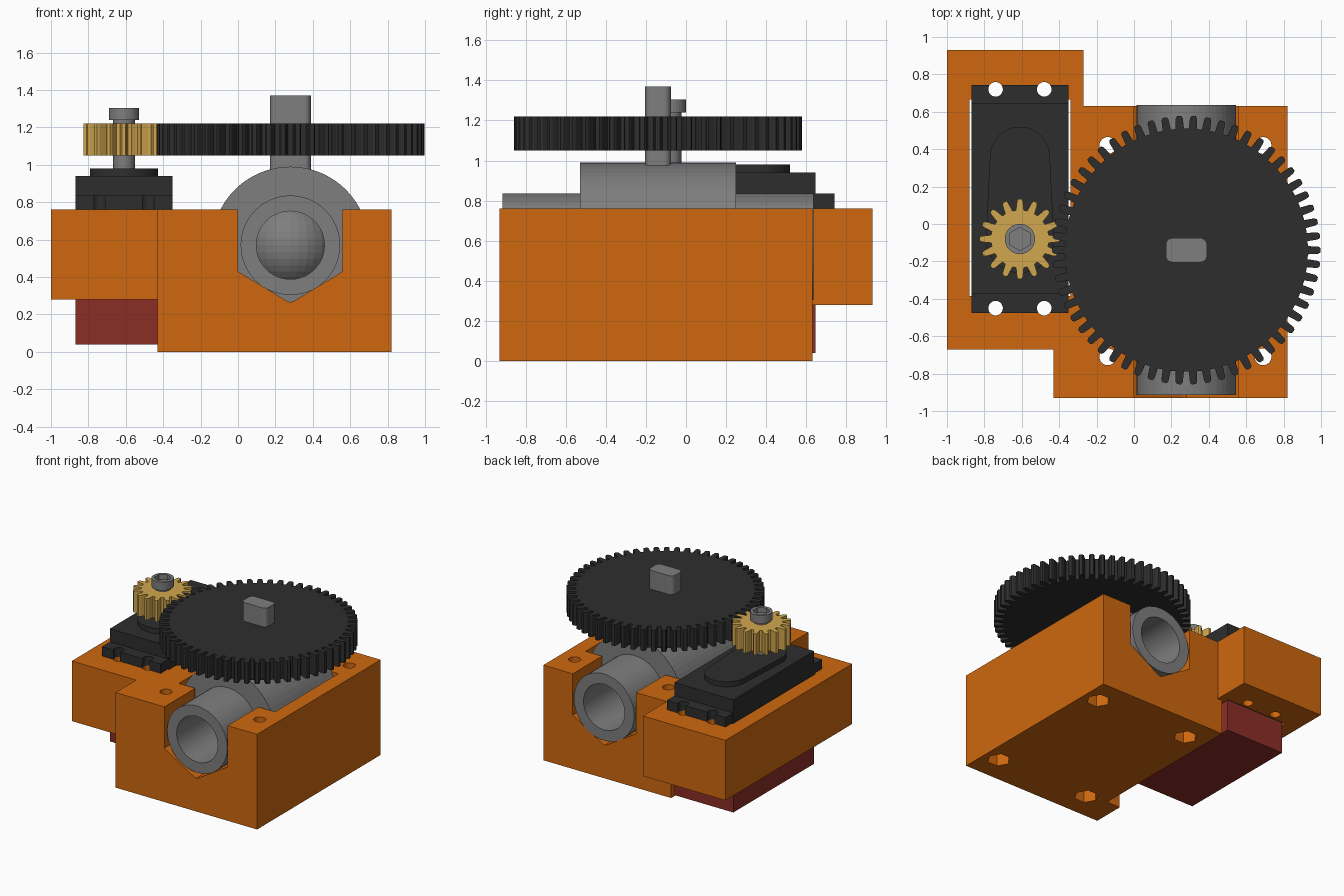
import bpy, bmesh, math
from mathutils import Matrix

if "Cube" in bpy.data.objects:
    bpy.data.objects.remove(bpy.data.objects["Cube"])


def mat(name, r, g, b):
    m = bpy.data.materials.new(name)
    m.diffuse_color = (r, g, b, 1)
    m.use_nodes = True
    m.node_tree.nodes["Principled BSDF"].inputs["Base Color"].default_value = m.diffuse_color
    return m


ORANGE = mat("orange plastic", 0.62, 0.137, 0.0045)
GREY = mat("grey metal", 0.21, 0.21, 0.21)
BLACK = mat("black plastic", 0.027, 0.027, 0.027)
RED = mat("dark red plastic", 0.26, 0.027, 0.019)
GOLD = mat("brass", 0.64, 0.39, 0.075)


def finish(name, bm, m):
    bmesh.ops.recalc_face_normals(bm, faces=bm.faces)
    me = bpy.data.meshes.new(name)
    bm.to_mesh(me)
    bm.free()
    ob = bpy.data.objects.new(name, me)
    bpy.context.collection.objects.link(ob)
    if m:
        me.materials.append(m)
    return ob


def prism(name, pts, lo, hi, m=None, axis="z"):
    """Extrude a 2D outline along z, or an (x, z) outline along y."""
    bm = bmesh.new()
    place = (lambda p, h: (p[0], p[1], h)) if axis == "z" else (lambda p, h: (p[0], h, p[1]))
    a = [bm.verts.new(place(p, lo)) for p in pts]
    b = [bm.verts.new(place(p, hi)) for p in pts]
    bm.faces.new(a)
    bm.faces.new(b)
    for i in range(len(pts)):
        j = (i + 1) % len(pts)
        bm.faces.new((a[i], a[j], b[j], b[i]))
    return finish(name, bm, m)


def rect(x0, x1, y0, y1):
    return [(x0, y0), (x1, y0), (x1, y1), (x0, y1)]


def arc(cx, cy, r, a0=0, a1=360, n=48):
    full = a1 - a0 == 360
    return [(cx + r * math.cos(math.radians(a0 + (a1 - a0) * i / n)),
             cy + r * math.sin(math.radians(a0 + (a1 - a0) * i / n)))
            for i in range(n if full else n + 1)]


def boolean(ob, other, op="DIFFERENCE"):
    mod = ob.modifiers.new("cut", "BOOLEAN")
    mod.operation, mod.solver, mod.object = op, "EXACT", other
    bpy.context.view_layer.objects.active = ob
    bpy.ops.object.modifier_apply(modifier=mod.name)
    bpy.data.objects.remove(other)


def gear(name, cx, cy, n, root, tip, w_root, w_tip, m):
    pts = []
    for i in range(n):
        a = 2 * math.pi * i / n
        for r, w in ((root, -w_root), (tip - 0.012, -w_tip), (tip, -w_tip * 0.6),
                     (tip, w_tip * 0.6), (tip - 0.012, w_tip), (root, w_root)):
            t = a + w / 2 / r
            pts.append((cx + r * math.cos(t), cy + r * math.sin(t)))
    return prism(name, pts, 1.05, 1.22, m)


VX, VY, VZ = 0.28, -0.14, 0.57      # valve centre
PX, PY = -0.61, -0.08               # pinion centre
valve_holes = [(x, y) for x in (-0.14, 0.69) for y in (-0.71, 0.42)]
servo_holes = [(x, y) for x in (-0.74, -0.48) for y in (-0.45, 0.72)]

# Orange mount: stepped footprint, notched below the servo
mount = prism("mount", [(-0.43, -0.93), (0.82, -0.93), (0.82, 0.63), (-0.27, 0.63),
                        (-0.27, 0.93), (-1, 0.93), (-1, -0.67), (-0.43, -0.67)], 0, 0.76, ORANGE)
boolean(mount, prism("cutter", rect(-1.2, -0.31, -0.675, 1.2), -0.2, 0.28))
boolean(mount, prism("cutter", rect(-0.4, -0.26, 0.629, 1.2), -0.2, 0.28))
# pipe channel with V floor, then rounded pocket for the valve body
boolean(mount, prism("cutter", [(0, 1), (0, 0.43), (0.26, 0.272), (0.28, 0.265), (0.30, 0.272),
                                (0.56, 0.43), (0.56, 1)], -1.2, 1.2, axis="y"))
boolean(mount, prism("cutter", [(VX - 0.425, 1)] + arc(VX, VZ, 0.425, 180, 360, 24)
                     + [(VX + 0.425, 1)], -0.54, 0.26, axis="y"))
# servo pocket
boolean(mount, prism("cutter", rect(-0.88, -0.34, -0.385, 0.665), 0.1, 1))
# screw holes and hex nut recesses
for x, y in valve_holes:
    boolean(mount, prism("cutter", arc(x, y, 0.045, n=24), -0.1, 1))
    boolean(mount, prism("cutter", arc(x, y, 0.088, n=6), -0.1, 0.12))
for x, y in servo_holes:
    boolean(mount, prism("cutter", arc(x, y, 0.039, n=24), 0.1, 1))

# Valve: pipe and body with a through bore, ball inside
valve = prism("valve_body", arc(VX, VZ, 0.42, n=64), -0.53, 0.25, GREY, "y")
boolean(valve, prism("pipe", arc(VX, VZ, 0.266), -0.915, 0.635, GREY, "y"), "UNION")
boolean(valve, prism("cutter", arc(VX, VZ, 0.182), -1.2, 1.2, axis="y"))
bm = bmesh.new()
bmesh.ops.create_uvsphere(bm, u_segments=32, v_segments=20, radius=0.24,
                          matrix=Matrix.Translation((VX, VY, VZ)))
finish("valve_ball", bm, GREY)

# Valve stem, a rounded rectangle
stem = []
for sx, sy, a in ((1, 1, 0), (-1, 1, 90), (-1, -1, 180), (1, -1, 270)):
    stem += arc(VX + sx * 0.075, VY + sy * 0.03, 0.035, a, a + 90, 5)
prism("valve_stem", stem, 0.9, 1.37, GREY)

# Gears
gear("large_gear", VX, VY, 58, 0.65, 0.718, 0.044, 0.038, BLACK)
gear("pinion", PX, PY, 16, 0.155, 0.215, 0.042, 0.032, GOLD)

# Servo: lower case, upper case, flange with screw slots, gearbox boss
prism("servo_lower_case", rect(-0.87, -0.35, -0.375, 0.645), 0.04, 0.29, RED)
prism("servo_upper_case", rect(-0.87, -0.35, -0.375, 0.645), 0.29, 0.94, BLACK)
flange = prism("servo_flange", rect(-0.869, -0.351, -0.475, 0.742), 0.76, 0.835, BLACK)
for x, y in servo_holes:
    boolean(flange, prism("cutter", arc(x, y, 0.039, n=24), 0.5, 1))
    end = y + math.copysign(0.1, y)
    boolean(flange, prism("cutter", rect(x - 0.022, x + 0.022, min(y, end), max(y, end)), 0.5, 1))
prism("servo_boss", arc(PX, 0.36, 0.16, 0, 180, 20) + arc(PX, PY, 0.182, 180, 360, 20),
      0.93, 0.98, BLACK)

# Output shaft and socket screw
prism("servo_shaft", arc(PX, PY, 0.058, n=32), 0.95, 1.245, GREY)
screw = prism("socket_screw", arc(PX, PY, 0.081, n=32), 1.24, 1.305, GREY)
boolean(screw, prism("cutter", arc(PX, PY, 0.062, 30, 390, 6), 1.265, 1.4))
